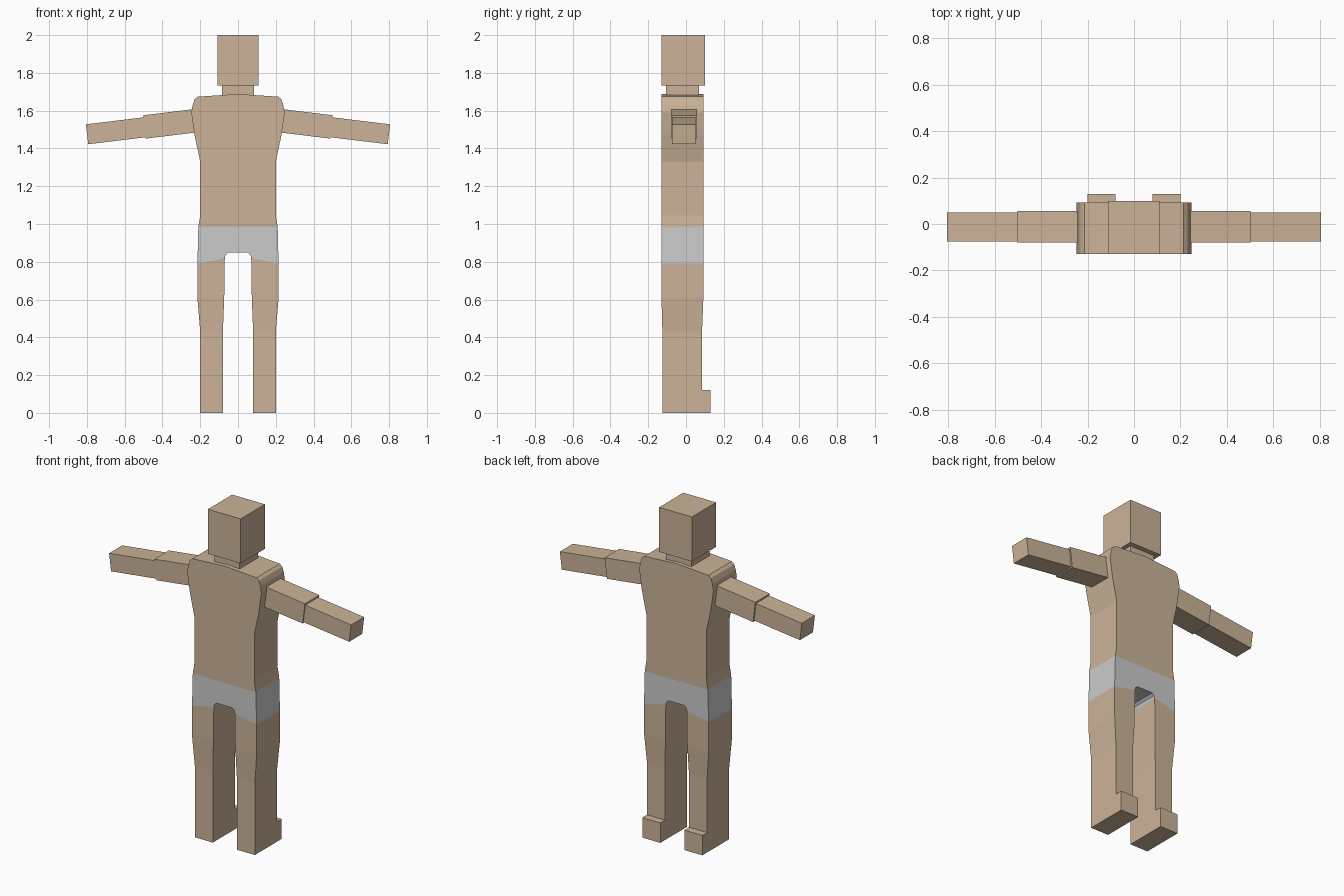
import bpy, bmesh
from mathutils import Matrix

if "Cube" in bpy.data.objects:
    bpy.data.objects.remove(bpy.data.objects["Cube"])


def material(name, rgb):
    m = bpy.data.materials.new(name)
    m.diffuse_color = (*rgb, 1)
    m.use_nodes = True
    m.node_tree.nodes["Principled BSDF"].inputs["Base Color"].default_value = m.diffuse_color
    return m


SKIN = material("skin", (0.60, 0.45, 0.315))
GREY = material("light grey cloth", (0.60, 0.60, 0.60))


def finish(name, bm, mats, mirror=False):
    bmesh.ops.recalc_face_normals(bm, faces=bm.faces)
    mesh = bpy.data.meshes.new(name)
    bm.to_mesh(mesh)
    bm.free()
    for m in mats:
        mesh.materials.append(m)
    ob = bpy.data.objects.new(name, mesh)
    bpy.context.collection.objects.link(ob)
    if mirror:
        mod = ob.modifiers.new("mirror", 'MIRROR')
        mod.use_clip = True
        mod.merge_threshold = 0.0005
    return ob


def box(name, x, y, z, mirror=False, skip=None):
    """Box from (min, max) ranges."""
    bm = bmesh.new()
    bmesh.ops.create_cube(bm, size=1)
    for v in bm.verts:
        v.co = [r[0] if c < 0 else r[1] for c, r in zip(v.co, (x, y, z))]
    return finish(name, bm, [SKIN], mirror)


def arm(name, start, end, y, thick):
    """Slanted box running from start to end in the xz plane."""
    bm = bmesh.new()
    (x0, z0), (x1, z1) = start, end
    length = ((x1 - x0) ** 2 + (z1 - z0) ** 2) ** 0.5
    dx, dz = (x1 - x0) / length, (z1 - z0) / length
    bmesh.ops.create_cube(bm, size=1)
    for v in bm.verts:
        t, w = (v.co.x + 0.5) * length, v.co.z * thick
        v.co = (x0 + dx * t - dz * w, y[0] if v.co.y < 0 else y[1], z0 + dz * t + dx * w)
    return finish(name, bm, [SKIN], True)


# Half body from sole to shoulder: inner x, inner z, outer x, outer z, front y, back y
rows = [
    (0.080, 0.000, 0.200, 0.000, -0.125, 0.085),
    (0.080, 0.430, 0.200, 0.430, -0.125, 0.085),
    (0.073, 0.610, 0.215, 0.610, -0.130, 0.092),
    (0.070, 0.820, 0.215, 0.790, -0.130, 0.092),   # hem of shorts
    (0.066, 0.836, 0.215, 0.810, -0.130, 0.092),
    (0.052, 0.848, 0.214, 0.830, -0.130, 0.092),
    (0.000, 0.848, 0.213, 0.860, -0.130, 0.092),   # crotch
    (0.000, 0.985, 0.210, 0.985, -0.130, 0.092),   # waistband
    (0.000, 1.045, 0.200, 1.045, -0.130, 0.092),
    (0.000, 1.330, 0.200, 1.330, -0.130, 0.092),
    (0.000, 1.470, 0.230, 1.470, -0.130, 0.092),
    (0.000, 1.590, 0.247, 1.590, -0.130, 0.092),
    (0.000, 1.630, 0.240, 1.630, -0.130, 0.092),
    (0.000, 1.660, 0.230, 1.660, -0.130, 0.092),
    (0.000, 1.688, 0.214, 1.674, -0.130, 0.092),
]
bm = bmesh.new()
rings = [[bm.verts.new(p) for p in ((xi, f, zi), (xo, f, zo), (xo, b, zo), (xi, b, zi))]
         for xi, zi, xo, zo, f, b in rows]
for i, (lo, hi) in enumerate(zip(rings, rings[1:])):
    for k in range(4):
        # no wall on the centre plane
        if k == 3 and lo[3].co.x < 0.001 and hi[3].co.x < 0.001:
            continue
        n = (k + 1) % 4
        face = bm.faces.new((lo[k], lo[n], hi[n], hi[k]))
        face.material_index = 1 if 3 <= i <= 6 else 0
bm.faces.new(rings[0])
bm.faces.new(rings[-1])
finish("body", bm, [SKIN, GREY], True)

# Feet, neck and head
box("heel_block", (0.08, 0.20), (0.08, 0.13), (0.0, 0.12), True)
box("neck", (-0.084, 0.084), (-0.105, 0.07), (1.67, 1.74))
box("head", (-0.109, 0.109), (-0.13, 0.10), (1.732, 2.0))

# Arms
arm("upper_arm", (0.215, 1.548), (0.494, 1.514), (-0.08, 0.057), 0.124)
arm("forearm", (0.485, 1.513), (0.799, 1.475), (-0.075, 0.049), 0.106)
